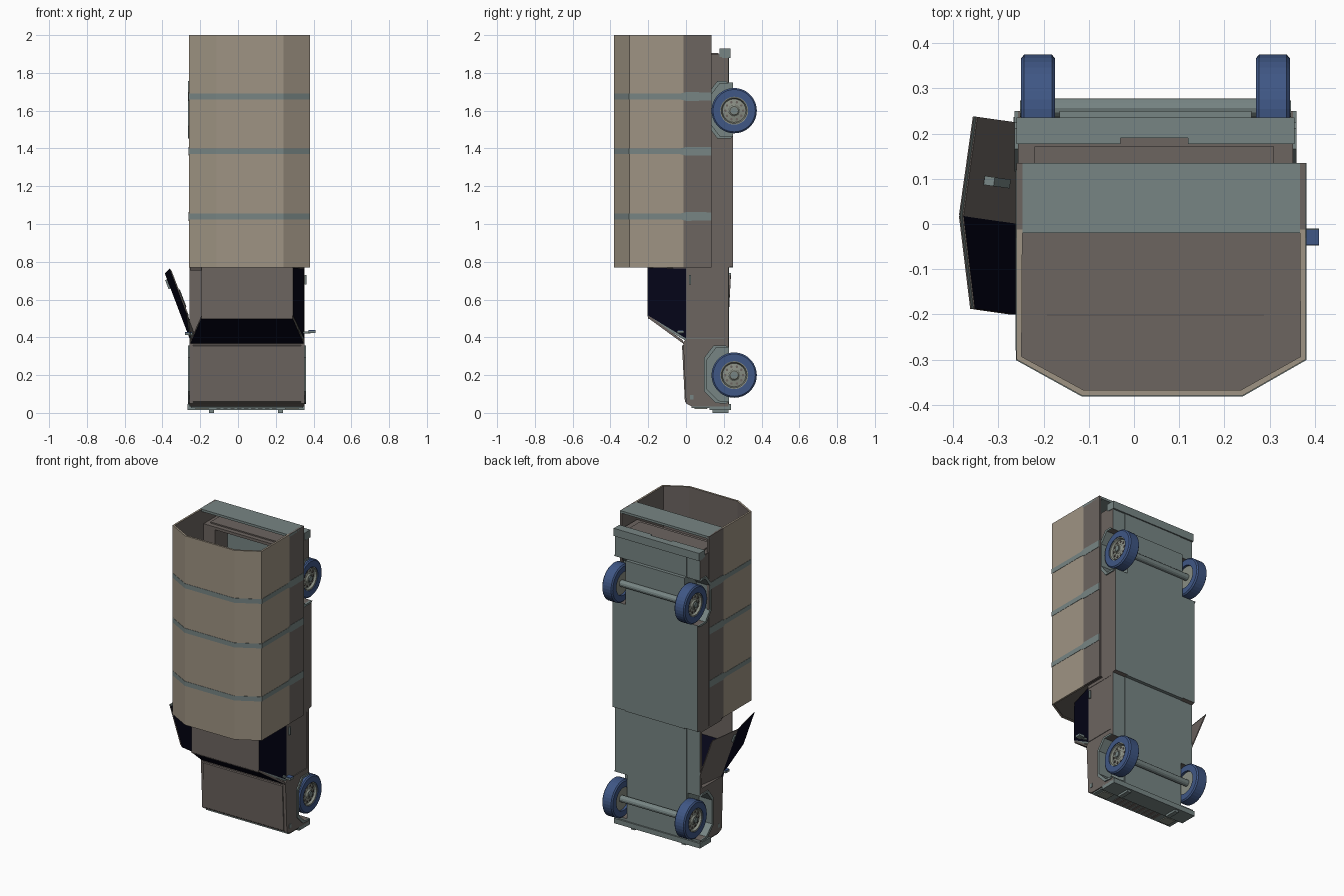
import bpy, bmesh, math
from mathutils import Matrix, Vector

if "Cube" in bpy.data.objects:
    bpy.data.objects.remove(bpy.data.objects["Cube"])


def material(name, rgb):
    m = bpy.data.materials.new(name)
    m.diffuse_color = (*rgb, 1)
    m.use_nodes = True
    m.node_tree.nodes["Principled BSDF"].inputs["Base Color"].default_value = m.diffuse_color
    return m


BROWN = material("grey brown paint", (0.150, 0.128, 0.117))
TAN = material("tan canvas", (0.345, 0.295, 0.228))
TEAL = material("grey green metal", (0.185, 0.235, 0.230))
BLUE = material("blue rubber", (0.050, 0.095, 0.235))
NAVY = material("dark glass", (0.0015, 0.0015, 0.009))
RIM = material("rim grey", (0.25, 0.27, 0.23))
MID = 0.0475  # centre line of the vehicle


def flip(x):
    return 2 * MID - x


def finish(name, bm, mats, recalc=True):
    if recalc:
        bmesh.ops.recalc_face_normals(bm, faces=bm.faces)
    me = bpy.data.meshes.new(name)
    bm.to_mesh(me)
    bm.free()
    for m in mats:
        me.materials.append(m)
    ob = bpy.data.objects.new(name, me)
    bpy.context.collection.objects.link(ob)
    return ob


def prism(name, pts, x0, x1, mat, under=None):
    """Extrude a (y, z) outline along x; faces looking to +y may get another colour."""
    bm = bmesh.new()
    f = bm.faces.new([bm.verts.new((x0, y, z)) for y, z in pts])
    r = bmesh.ops.extrude_face_region(bm, geom=[f])
    vs = [v for v in r["geom"] if isinstance(v, bmesh.types.BMVert)]
    bmesh.ops.translate(bm, verts=vs, vec=(x1 - x0, 0, 0))
    bmesh.ops.recalc_face_normals(bm, faces=bm.faces)
    if under:
        for f in bm.faces:
            f.material_index = int(f.normal.y > 0.5)
    return finish(name, bm, [mat, under] if under else [mat])


def box(name, x0, x1, y0, y1, z0, z1, mat):
    return prism(name, [(y0, z0), (y1, z0), (y1, z1), (y0, z1)], x0, x1, mat)


def panel(name, quads, glass=(), inset=0.016, thick=0.014, mats=(BROWN, NAVY, TEAL)):
    """Thin sheet of quads with inset panes; the quads numbered in glass get windows."""
    bm = bmesh.new()
    for i, q in enumerate(quads):
        f = bm.faces.new([bm.verts.new(p) for p in q])
        bmesh.ops.inset_region(bm, faces=[f], thickness=inset, use_boundary=True)
        f.material_index = int(i in glass)
    ob = finish(name, bm, mats)
    s = ob.modifiers.new("thickness", "SOLIDIFY")
    s.thickness, s.offset, s.material_offset_rim = thick, 0, 2
    return ob


def lathe(name, prof, centre, direction, mat, n=32):
    """Spin an (offset, radius) profile about the x direction."""
    bm = bmesh.new()
    vs = [bm.verts.new((a, r, 0)) for a, r in prof]
    es = [bm.edges.new(p) for p in zip(vs, vs[1:])]
    bmesh.ops.spin(bm, geom=vs + es, axis=(1, 0, 0), cent=(0, 0, 0), angle=2 * math.pi, steps=n)
    bmesh.ops.remove_doubles(bm, verts=bm.verts, dist=1e-4)
    for v in bm.verts:
        v.co = Vector(centre) + Vector((v.co.x * direction, v.co.y, v.co.z))
    return finish(name, bm, [mat])


def sheet(name, sec, z0, z1, thick, offset, mats):
    """Extrude an open (x, y) section along z."""
    bm = bmesh.new()
    lo = [bm.verts.new((x, y, z0)) for x, y in sec]
    hi = [bm.verts.new((x, y, z1)) for x, y in sec]
    for i in range(len(sec) - 1):
        f = bm.faces.new((lo[i], lo[i + 1], hi[i + 1], hi[i]))
        f.material_index = int(len(mats) > 1 and f.calc_center_median().y > -0.02)
    ob = finish(name, bm, mats, recalc=False)
    s = ob.modifiers.new("thickness", "SOLIDIFY")
    s.thickness, s.offset, s.material_offset = thick, offset, len(mats) - 1
    return ob


# Body sides with wheel arch and door cut-outs
front_arch = [(0.225, 0.345), (0.16, 0.345), (0.11, 0.28), (0.11, 0.125), (0.17, 0.065), (0.225, 0.06)]
rear_arch = [(0.225, 1.745), (0.18, 1.745), (0.13, 1.68), (0.13, 1.53), (0.18, 1.465), (0.25, 1.465)]
side = [(0.03, 0.035), (0.0, 0.05), (-0.015, 0.375), (0.0, 0.39), (0.205, 0.39), (0.205, 0.755),
        (0.0, 0.755), (0.0, 1.895), (0.225, 1.895)] + rear_arch + [(0.25, 0.775), (0.225, 0.77)] \
    + front_arch + [(0.225, 0.035)]
wheel_out = 0.345
for s, word in ((1, "right"), (-1, "left")):
    X = (lambda x: x) if s > 0 else flip
    prism(word + "_body_side", side, X(0.26), X(0.352), BROWN, TEAL)
    # Arch lips
    for nm, arch in (("front", front_arch), ("rear", rear_arch)):
        cz = 0.2 if nm == "front" else 1.605
        outer = [(y - 0.014, z + (0.012 if z > cz else -0.012)) for y, z in arch]
        prism(f"{word}_{nm}_arch_lip", arch + outer[::-1], X(0.345), X(0.360), TEAL)
        # Wheels
        c = (X(wheel_out), 0.255, 0.2 if nm == "front" else 1.6)
        lathe(f"{word}_{nm}_tyre", [(-0.075, 0.074), (-0.075, 0.112), (-0.068, 0.12), (-0.007, 0.12),
                                    (0, 0.112), (0, 0.074), (-0.075, 0.074)], c, s, BLUE, 36)
        lathe(f"{word}_{nm}_rim", [(-0.06, 0), (-0.06, 0.076), (-0.004, 0.076), (-0.006, 0.068),
                                   (-0.02, 0.062), (-0.014, 0.03), (-0.006, 0.022), (-0.003, 0)], c, s, RIM, 24)
        lathe(f"{word}_{nm}_hub", [(-0.01, 0.018), (0.002, 0.018), (0.002, 0)], c, s, TEAL, 12)
        for k in range(10):
            a = k * math.pi / 5
            p = (c[0], c[1] + 0.047 * math.cos(a), c[2] + 0.047 * math.sin(a))
            lathe(f"{word}_{nm}_rim_hole", [(-0.02, 0.007), (-0.013, 0.007), (-0.013, 0)], p, s, BROWN, 6)

# Chassis, axles and engine bay
box("front_chassis", -0.165, 0.26, 0.19, 0.228, 0.035, 0.77, TEAL)
box("rear_chassis", -0.165, 0.26, 0.13, 0.25, 0.77, 1.75, TEAL)
box("tail_chassis", -0.165, 0.26, 0.13, 0.228, 1.75, 1.89, TEAL)
for z in (0.2, 1.6):
    lathe("axle", [(-0.25, 0), (-0.25, 0.021), (0.25, 0.021), (0.25, 0)], (MID, 0.257, z), 1, TEAL, 12)
prism("engine_bay", [(0.03, 0.035), (0, 0.05), (-0.015, 0.375), (0.2, 0.375), (0.2, 0.035)], -0.165, 0.26, BROWN)
for x in (-0.172, 0.25):
    box("wheel_well_wall", x, x + 0.017, 0.1, 0.225, 0.06, 0.345, TEAL)
prism("hood_panel", [(0.0, 0.055), (-0.006, 0.06), (-0.021, 0.355), (-0.012, 0.36)], -0.238, 0.333, BROWN)

# Nose: grille, bumper and tow hooks
box("grille_panel", -0.25, 0.345, 0.03, 0.228, 0.026, 0.036, TEAL)
for i in range(9):
    x = -0.115 + i * 0.037
    box("grille_slot", x, x + 0.022, 0.045, 0.115, 0.022, 0.027, BROWN)
for x in (-0.19, 0.285):
    box("headlight", x - 0.035, x + 0.035, 0.045, 0.11, 0.02, 0.027, RIM)
box("front_bumper", -0.267, 0.352, 0.125, 0.237, 0.014, 0.046, TEAL)
for x in (-0.14, 0.225):
    box("tow_hook", x - 0.014, x + 0.014, 0.14, 0.225, 0.0, 0.015, TEAL)
for x in (-0.259, 0.352):
    box("side_marker", x, x + 0.004, 0.022, 0.04, 0.07, 0.095, TEAL)

# Cab shell: windscreen, roof and rear wall
panel("windscreen", [[(-0.252, -0.015, 0.375), (0.347, -0.015, 0.375), (0.288, -0.2, 0.51), (-0.193, -0.2, 0.51)]],
      glass=(0,), inset=0.03, mats=(BROWN, NAVY, BROWN))
panel("roof", [[(-0.193, -0.2, 0.505), (0.288, -0.2, 0.505), (0.288, -0.2, 0.77), (-0.193, -0.2, 0.77)]],
      inset=0.02, mats=(BROWN, NAVY, BROWN))
panel("cab_back", [[(-0.252, 0.0, 0.762), (0.347, 0.0, 0.762), (0.288, -0.2, 0.762), (-0.193, -0.2, 0.762)],
                   [(-0.252, 0.0, 0.762), (0.347, 0.0, 0.762), (0.347, 0.2, 0.762), (-0.252, 0.2, 0.762)]],
      mats=(BROWN, NAVY, BROWN))
box("dashboard", -0.24, 0.335, 0.0, 0.1, 0.375, 0.42, BROWN)


# Doors: the right one shut, the left one swung open
hinge = Matrix.Translation((-0.255, 0, 0.39))
swing = hinge @ Matrix.Rotation(math.radians(-8), 4, "Z") @ Matrix.Rotation(math.radians(-21), 4, "Y") @ hinge.inverted()
for s, word in ((1, "right"), (-1, "left")):
    X = (lambda x: x) if s > 0 else flip
    low = [(X(0.347), 0, 0.388), (X(0.347), 0.222, 0.388), (X(0.347), 0.222, 0.757), (X(0.347), 0, 0.757)]
    top = [(X(0.347), 0, 0.388), (X(0.288), -0.2, 0.51), (X(0.288), -0.2, 0.762), (X(0.347), 0, 0.757)]
    parts = [panel(word + "_door", [low, top], glass=(1,)),
             box(word + "_door_handle", X(0.352), X(0.363), 0.015, 0.027, 0.68, 0.73, TEAL),
             box(word + "_inner_handle", X(0.318), X(0.342), 0.075, 0.095, 0.56, 0.66, TEAL),
             box(word + "_mirror_arm", X(0.345), X(0.385), -0.035, -0.02, 0.42, 0.43, TEAL),
             box(word + "_mirror", X(0.372), X(0.410), -0.048, -0.01, 0.422, 0.434, TEAL),
             box(word + "_mirror_glass", X(0.374), X(0.410), -0.046, -0.012, 0.434, 0.438, BLUE)]
    if s < 0:
        for p in parts[:3]:
            p.matrix_world = swing
        for p in parts[3:]:
            p.matrix_world = Matrix.Translation((0.035, 0, -0.01))

# Bed tail: tailgate and rear bumper
box("tailgate", -0.255, 0.352, 0.0, 0.228, 1.88, 1.898, BROWN)
box("tailgate_panel", -0.22, 0.31, 0.03, 0.172, 1.897, 1.906, BROWN)
box("rear_bumper", -0.26, 0.355, 0.19, 0.236, 1.88, 1.93, TEAL)
for x0, x1 in ((-0.26, -0.03), (0.12, 0.355)):
    box("rear_bumper_step", x0, x1, 0.177, 0.19, 1.885, 1.93, TEAL)

# Canvas canopy, its front wall, rear flap and straps
section = [(-0.26, 0.135), (-0.26, -0.012), (-0.26, -0.3), (-0.115, -0.38), (0.24, -0.38),
           (0.38, -0.3), (0.38, -0.012), (0.38, 0.135)]
sheet("canopy", section, 0.77, 2.0, 0.013, -1, [TAN, BROWN])
bm = bmesh.new()
bm.faces.new([bm.verts.new((x, y, 0.775)) for x, y in section])
finish("canopy_front_wall", bm, [BROWN])
box("rear_flap", -0.26, 0.38, -0.02, 0.135, 1.985, 2.0, TEAL)
for z in (1.04, 1.385, 1.675):
    sheet("canopy_strap", section[1:7], z - 0.015, z + 0.015, 0.004, 0, [TEAL])
    for x in (-0.262, 0.378):
        prism("strap_end", [(-0.035, z - 0.014), (0.0, z - 0.023), (0.135, z - 0.022),
                            (0.135, z + 0.022), (0.0, z + 0.023), (-0.035, z + 0.014)], x, x + 0.004, TEAL)
